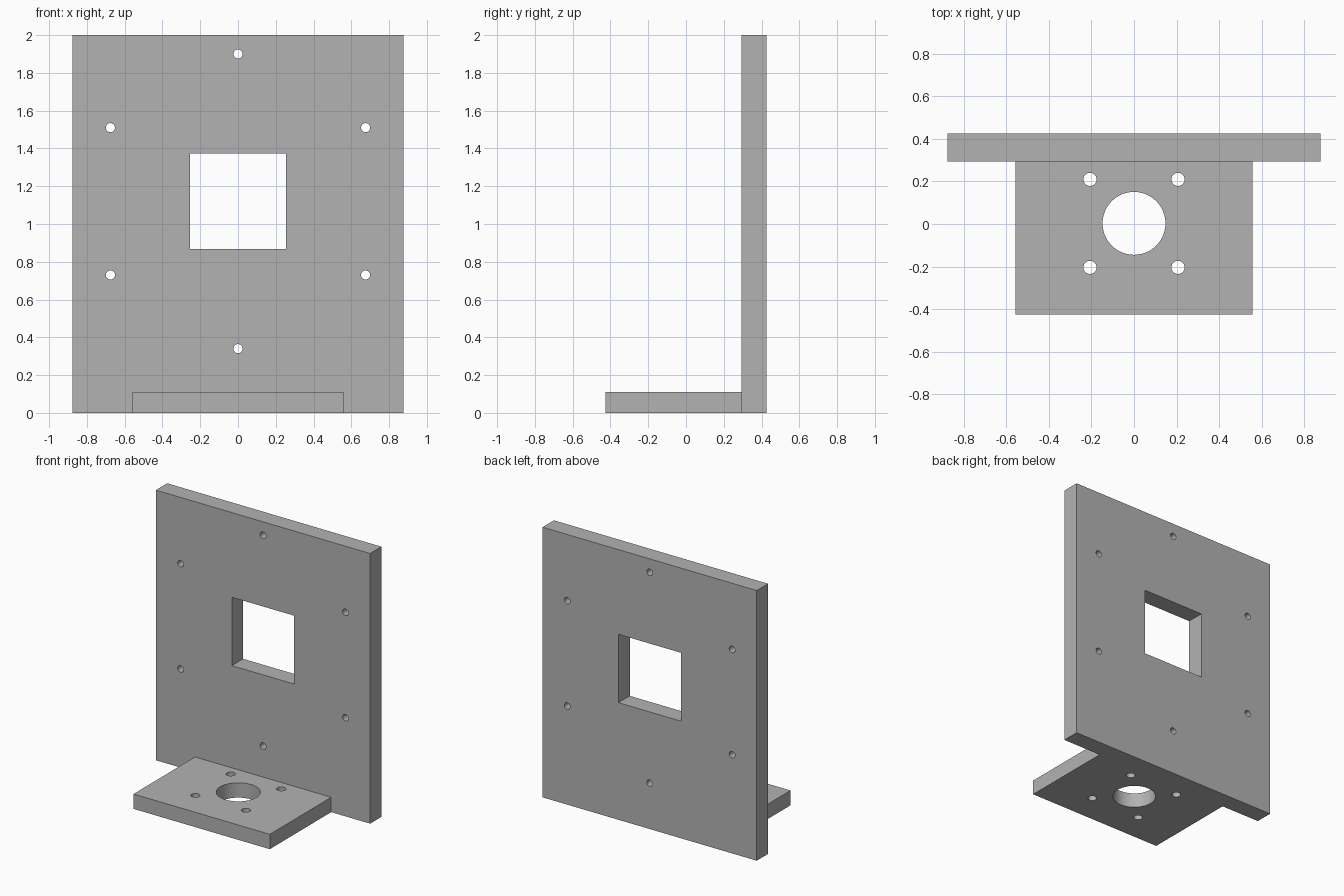
import bpy
from math import radians, sin, cos

default = bpy.data.objects.get("Cube")
if default:
    bpy.data.objects.remove(default, do_unlink=True)

grey = bpy.data.materials.new("plain grey")
grey.use_nodes = True
colour = (0.45, 0.45, 0.45, 1)
grey.diffuse_color = colour
grey.node_tree.nodes["Principled BSDF"].inputs["Base Color"].default_value = colour


def box(name, low, high):
    """Box between two opposite corners."""
    bpy.ops.mesh.primitive_cube_add(size=1, location=[(a + b) / 2 for a, b in zip(low, high)])
    ob = bpy.context.object
    ob.name = name
    ob.scale = [b - a for a, b in zip(low, high)]
    bpy.ops.object.transform_apply(location=False, rotation=False, scale=True)
    ob.data.materials.append(grey)
    return ob


def drill(name, centre, radius, along_y=False):
    """Round cutter along z, or along y."""
    bpy.ops.mesh.primitive_cylinder_add(
        vertices=48, radius=radius, depth=0.5, location=centre,
        rotation=(radians(90) if along_y else 0, 0, 0))
    bpy.context.object.name = name
    bpy.context.object.data.materials.append(grey)
    return bpy.context.object


def cut(target, cutters):
    """Subtract every cutter, then remove it."""
    for cutter in cutters:
        cutter.hide_render = True
        mod = target.modifiers.new("hole", 'BOOLEAN')
        mod.operation = 'DIFFERENCE'
        mod.solver = 'EXACT'
        mod.object = cutter
        bpy.context.view_layer.objects.active = target
        bpy.ops.object.modifier_apply(modifier=mod.name)
        bpy.data.objects.remove(cutter, do_unlink=True)
    bpy.ops.object.select_all(action='DESELECT')
    target.select_set(True)
    bpy.context.view_layer.objects.active = target
    bpy.ops.object.shade_smooth_by_angle(angle=radians(30))


# Upright plate: square window and a ring of six screw holes
half_depth, joint = 0.425, 0.293
mid_z, ring = 1.12, 0.78
upright = box("upright_plate", (-0.877, joint, 0), (0.877, half_depth, 2))
window = box("window_cutter", (-0.255, 0.1, mid_z - 0.253), (0.255, 0.6, mid_z + 0.253))
screws = [drill("screw_cutter", (ring * sin(a), 0.36, mid_z + ring * cos(a)), 0.024, True)
          for a in (radians(60 * i) for i in range(6))]
cut(upright, [window] + screws)

# Base plate: central bore and four mounting holes
base = box("base_plate", (-0.558, -half_depth, 0), (0.558, joint, 0.11))
bore_y = 0.003
bore = drill("bore_cutter", (0, bore_y, 0.05), 0.148)
mounts = [drill("mount_cutter", (sx * 0.207, bore_y + sy * 0.207, 0.05), 0.031)
          for sx in (-1, 1) for sy in (-1, 1)]
cut(base, [bore] + mounts)
